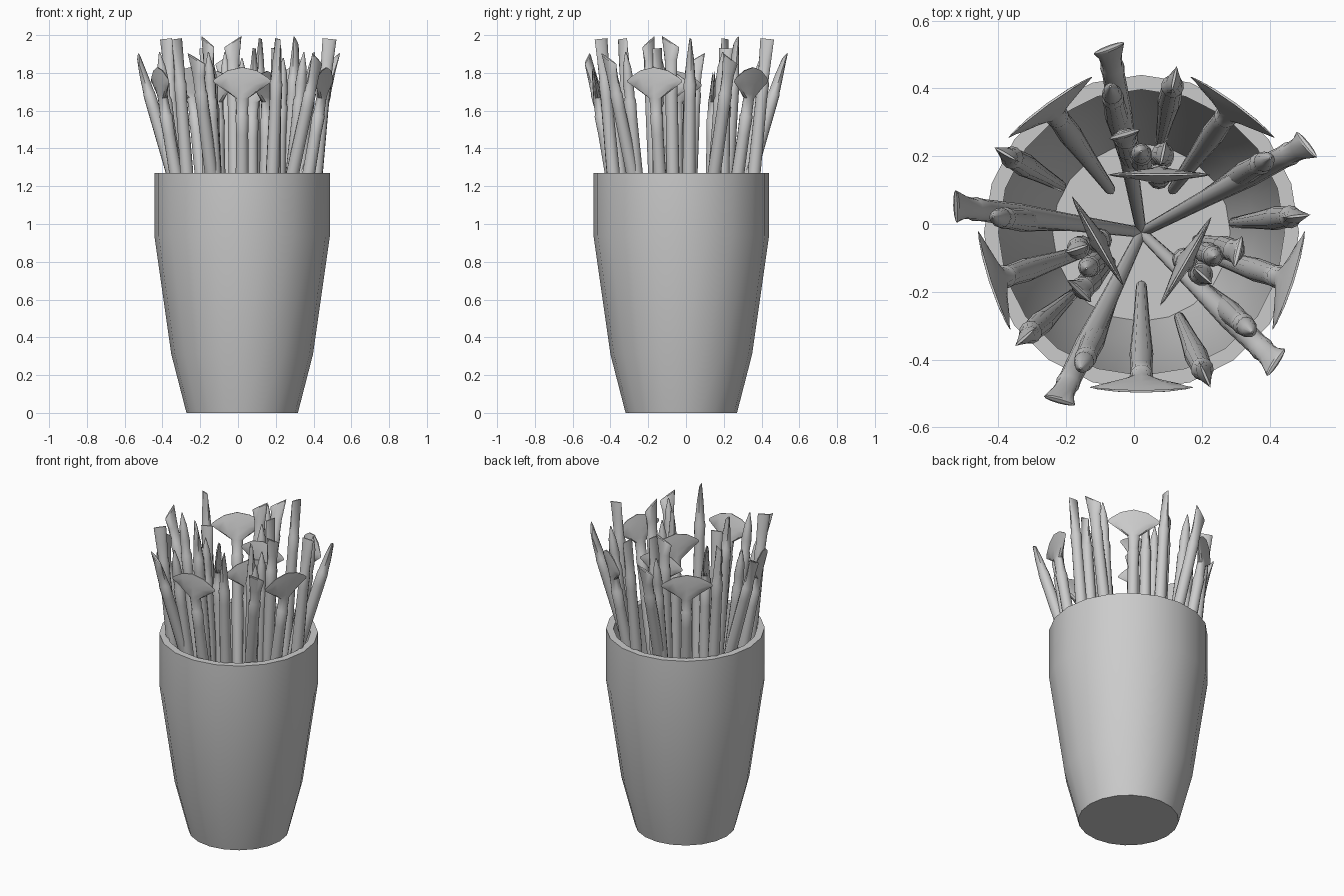
import bpy, bmesh, math
from mathutils import Vector

if "Cube" in bpy.data.objects:
    bpy.data.objects.remove(bpy.data.objects["Cube"])

CUP = (0.022, -0.025)      # cup axis
INNER = (0.04, -0.005)     # axis of the inner brush cluster
SIDES = 12


def finish(name, bm):
    bmesh.ops.recalc_face_normals(bm, faces=bm.faces)
    me = bpy.data.meshes.new(name)
    bm.to_mesh(me)
    bm.free()
    ob = bpy.data.objects.new(name, me)
    bpy.context.collection.objects.link(ob)
    bpy.context.view_layer.objects.active = ob
    for o in bpy.context.selected_objects:
        o.select_set(False)
    ob.select_set(True)
    bpy.ops.object.shade_smooth_by_angle(angle=math.radians(35))
    return ob


def loft(bm, rings):
    vs = [[bm.verts.new(p) for p in r] for r in rings]
    for a, b in zip(vs, vs[1:]):
        n = len(a)
        for i in range(n):
            j = (i + 1) % n
            bm.faces.new((a[i], a[j], b[j], b[i]))
    bm.faces.new(vs[0][::-1])
    bm.faces.new(vs[-1])


# cup: turned profile with an open inside
profile = [(0.295, 0), (0.375, 0.31), (0.465, 0.94), (0.465, 1.27),
           (0.422, 1.27), (0.422, 0.95), (0.335, 0.31), (0.262, 0.03)]
bm = bmesh.new()
loft(bm, [[(CUP[0] + r * math.cos(math.tau * i / 20),
            CUP[1] + r * math.sin(math.tau * i / 20), z) for i in range(20)]
          for r, z in profile])
finish("cup", bm)

# head sections measured back from the tip:
# (distance, half width, half depth, bow at the sides, slant)
FLAT = [(-0.30, .033, .033, 0, 0), (-0.22, .036, .032, 0, 0), (-0.21, .031, .029, 0, 0),
        (-0.12, .034, .022, 0, 0), (-0.03, .047, .010, 0, -.03), (-0.025, .047, .005, 0, -.03)]
CHISEL = [(-0.32, .031, .031, 0, 0), (-0.24, .034, .034, 0, 0), (-0.22, .029, .029, 0, 0),
          (-0.11, .033, .020, 0, 0), (0, .037, .004, 0, 0)]
ROUND = [(-0.36, .031, .031, 0, 0), (-0.26, .033, .033, 0, 0), (-0.24, .026, .026, 0, 0),
         (-0.17, .030, .030, 0, 0), (-0.08, .022, .022, 0, 0), (0, .003, .003, 0, 0)]
FAN = [(-0.36, .032, .032, 0, 0), (-0.26, .035, .035, 0, 0), (-0.25, .030, .030, 0, 0),
       (-0.165, .035, .026, 0, 0), (-0.14, .070, .022, 0, 0), (-0.09, .125, .016, -.01, 0),
       (-0.04, .152, .010, -.04, 0), (0, .152, .003, -.07, 0)]


def brush(name, head, centre, angle, r0, r1, top, facing=None, radial=False):
    """Brush leaning from radius r0 at the cup floor to r1 at its tip."""
    a = math.radians(angle)
    out = Vector((math.cos(a), math.sin(a), 0))
    c = Vector((centre[0], centre[1], 0))
    base, tip = c + out * r0 + Vector((0, 0, 0.02)), c + out * r1 + Vector((0, 0, top))
    axis = (tip - base).normalized()
    f = math.radians(angle if facing is None else facing)
    wide = Vector((math.cos(f), math.sin(f), 0)) if radial else Vector((-math.sin(f), math.cos(f), 0))
    wide = (wide - axis * wide.dot(axis)).normalized()
    deep = axis.cross(wide)
    length = (tip - base).length
    handle = [(-length, .008, .008, 0, 0), (-length + .05, .016, .016, 0, 0),
              (-length * .6, .026, .026, 0, 0), (-length * .35, .035, .035, 0, 0)]
    rings = []
    for d, w, h, bow, slant in handle + head:
        ring = []
        for i in range(SIDES):
            t = math.tau * i / SIDES
            u, v = math.cos(t), math.sin(t)
            ring.append(tip + axis * (d + bow * u * u + slant * u) + wide * w * u + deep * h * v)
        rings.append(ring)
    bm = bmesh.new()
    loft(bm, rings)
    finish(name, bm)


# outer set: five of each brush
for k in range(5):
    s = 72 * k
    brush(f"outer_fan_brush_{k}", FAN, CUP, 54 + s, 0.15, 0.47, 1.83)
    brush(f"outer_flat_brush_{k}", FLAT, CUP, 100 + s, 0.0, 0.56, 1.90)
    brush(f"outer_chisel_brush_{k}", CHISEL, CUP, 78 + s, 0.27, 0.465, 1.98, radial=True)
    brush(f"outer_round_brush_{k}", ROUND, CUP, 102 + s, 0.19, 0.44, 1.91)

# inner set: three of each, nearly upright
for k in range(3):
    s = 120 * k
    brush(f"inner_fan_brush_{k}", FAN, INNER, 77 + s, 0.13, 0.155, 1.81, facing=90 + s)
    brush(f"inner_flat_brush_{k}", FLAT, INNER, 104 + s, 0.15, 0.28, 1.99)
    brush(f"inner_chisel_brush_{k}", CHISEL, INNER, 78 + s, 0.18, 0.22, 1.93, radial=True)
    brush(f"inner_round_brush_{k}", ROUND, INNER, 95 + s, 0.15, 0.22, 1.88)
